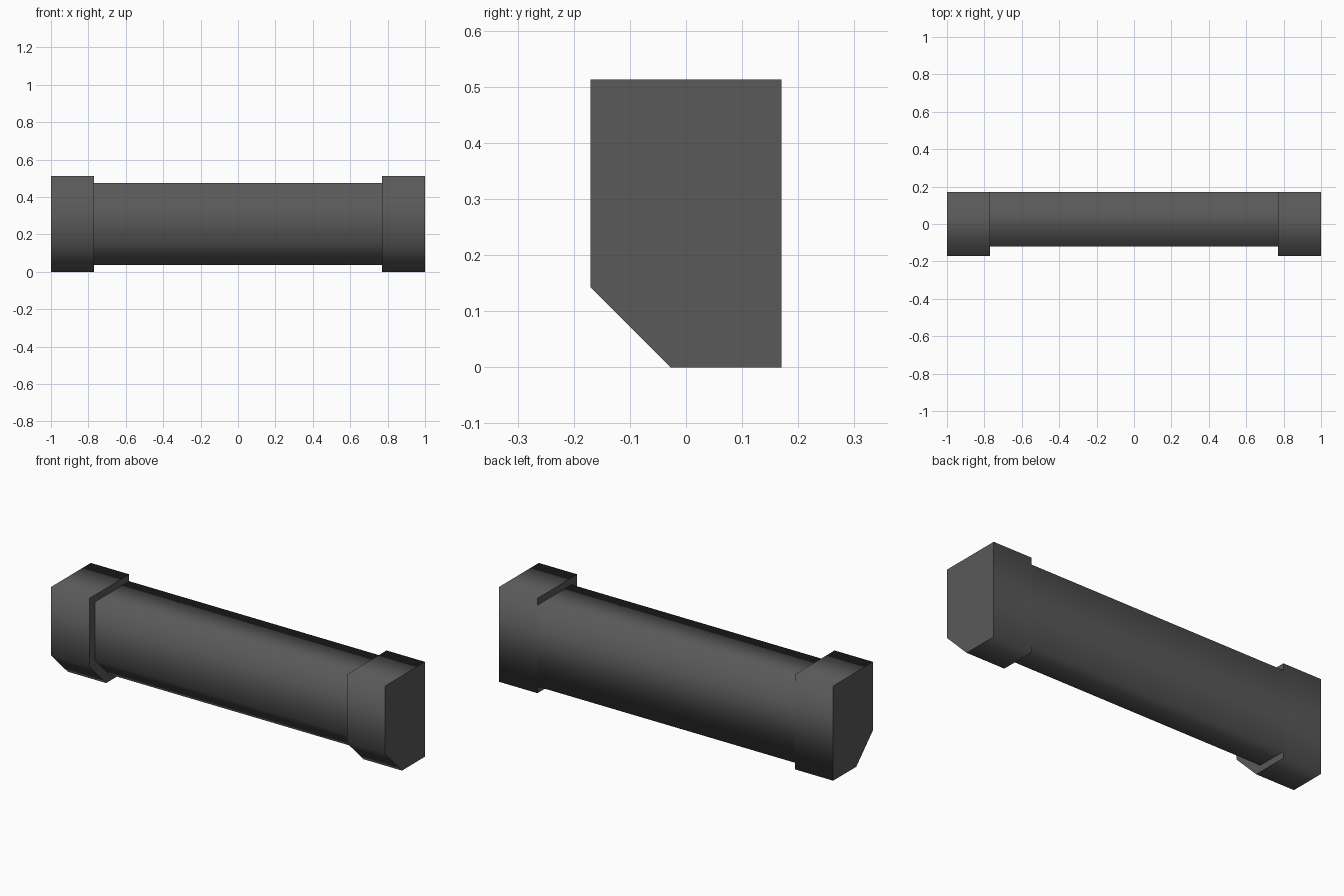
import bpy, bmesh

if "Cube" in bpy.data.objects:
    bpy.data.objects.remove(bpy.data.objects["Cube"])

mat = bpy.data.materials.new("dark_grey")
mat.diffuse_color = (0.1, 0.1, 0.1, 1)
mat.use_nodes = True
mat.node_tree.nodes["Principled BSDF"].inputs["Base Color"].default_value = mat.diffuse_color

# Five-sided cross-section (y, z): flat back, chamfered lower front edge
PROFILE = [(0.17, 0), (0.17, 0.513), (-0.17, 0.513), (-0.17, 0.143), (-0.027, 0)]


def bar(name, x0, x1, scale=1.0, lift=0.0, capped=True):
    """Extrude the profile along x, scaled about its flat back."""
    bm = bmesh.new()
    a, b = [[bm.verts.new((x, 0.17 + (y - 0.17) * scale, z * scale + lift))
             for y, z in PROFILE] for x in (x0, x1)]
    n = len(PROFILE)
    for i in range(n):
        j = (i + 1) % n
        bm.faces.new((a[i], a[j], b[j], b[i])).smooth = True
    if capped:
        for loop in (a[::-1], b):
            f = bm.faces.new(loop)
            for e in f.edges:
                e.smooth = False
        bmesh.ops.recalc_face_normals(bm, faces=bm.faces)
    else:
        # open tube: orient using the back face, which must point to +y
        bm.normal_update()
        if max(bm.faces, key=lambda f: f.calc_center_median().y).normal.y < 0:
            bmesh.ops.reverse_faces(bm, faces=bm.faces)
    mesh = bpy.data.meshes.new(name)
    bm.to_mesh(mesh)
    bm.free()
    mesh.materials.append(mat)
    obj = bpy.data.objects.new(name, mesh)
    bpy.context.collection.objects.link(obj)


# Slimmer middle beam, its ends hidden against the caps
bar("middle_beam", -0.77, 0.77, 0.857, 0.036, capped=False)
# Larger end blocks
bar("left_end_block", -1.0, -0.77)
bar("right_end_block", 0.77, 1.0)
